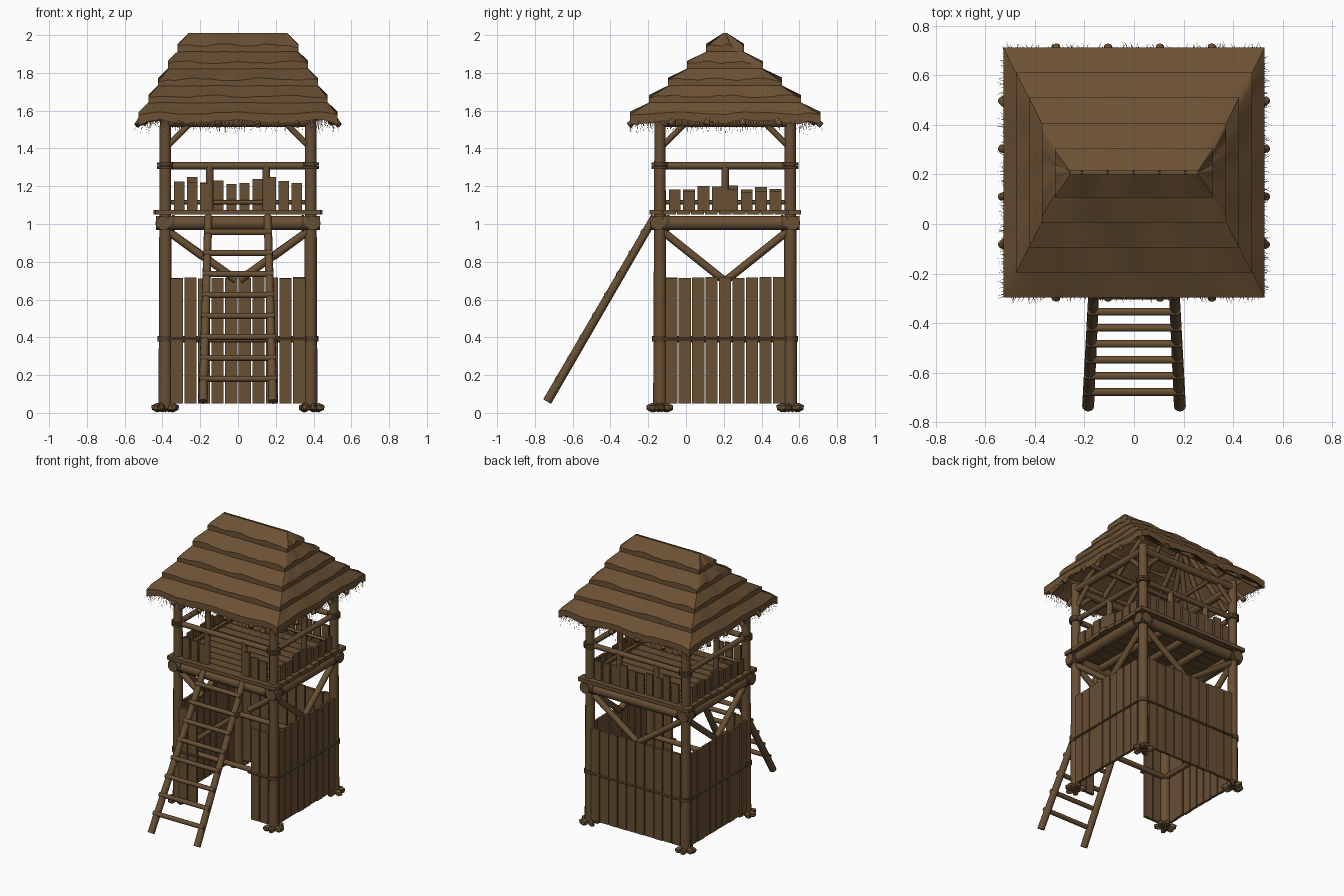
import bpy, bmesh, math, random
from mathutils import Vector, Matrix

random.seed(4)
cube = bpy.data.objects.get("Cube")
if cube:
    bpy.data.objects.remove(cube, do_unlink=True)


def material(name, rgb):
    m = bpy.data.materials.new(name)
    m.use_nodes = True
    m.diffuse_color = (*rgb, 1)
    m.node_tree.nodes["Principled BSDF"].inputs["Base Color"].default_value = (*rgb, 1)
    return m


WOOD = material("brown wood", (0.14, 0.08, 0.034))
THATCH = material("brown thatch", (0.15, 0.083, 0.034))
ROPE = material("dark rope", (0.085, 0.05, 0.022))

CENTRE = Vector((0, 0.207, 0))
HX, HY = 0.385, 0.345          # half spacing of the corner posts
SIDES = {"front": (0, -1), "back": (0, 1), "right": (-1, 0), "left": (1, 0)}
CORNERS = [(sx, sy) for sx in (-1, 1) for sy in (-1, 1)]


class Part:
    """Collects simple solids into one named object."""
    def __init__(self, name, mat=WOOD):
        self.name, self.mat, self.bm = name, mat, bmesh.new()

    def log(self, a, b, r, r2=None, sides=12):
        a, b = Vector(a), Vector(b)
        d = b - a
        m = Matrix.Translation((a + b) / 2) @ d.to_track_quat('Z', 'Y').to_matrix().to_4x4()
        bmesh.ops.create_cone(self.bm, cap_ends=True, segments=sides, radius1=r,
                              radius2=r2 or r, depth=d.length, matrix=m)

    def box(self, c, size):
        bmesh.ops.create_cube(self.bm, size=1, matrix=Matrix.Translation(c) @ Matrix.Diagonal((*size, 1)))

    def done(self):
        self.bm.normal_update()
        for f in self.bm.faces:
            f.smooth = True
        for e in self.bm.edges:
            e.smooth = e.calc_face_angle(0) < 0.65
        me = bpy.data.meshes.new(self.name)
        self.bm.to_mesh(me)
        self.bm.free()
        me.materials.append(self.mat)
        ob = bpy.data.objects.new(self.name, me)
        bpy.context.collection.objects.link(ob)


def place(side, u, w, z):
    """Point on a side: u along it, w outward from the post line."""
    n = Vector((*SIDES[side], 0))
    t = Vector((-n.y, n.x, 0))
    return CENTRE + n * ((HY if n.y else HX) + w) + t * u + Vector((0, 0, z))


def half(side):
    return HX if SIDES[side][1] else HY


def plank(part, side, u, w, z0, z1, width, thick):
    across = Vector((width, thick, 0)) if SIDES[side][1] else Vector((thick, width, 0))
    part.box(place(side, u, w, (z0 + z1) / 2), across + Vector((0, 0, z1 - z0)))


# Corner posts, their lashings and the stones around their feet
posts, ropes, stones = Part("corner_posts"), Part("lashings", ROPE), Part("foot_stones")
for sx, sy in CORNERS:
    p = CENTRE + Vector((sx * HX, sy * HY, 0))
    up = lambda z: p + Vector((0, 0, z))
    posts.log(up(0.02), up(1.58), 0.036, 0.029)
    for z, r in ((0.385, 0.041), (0.398, 0.041), (1.3, 0.044), (1.318, 0.044)):
        ropes.log(up(z - 0.008), up(z + 0.008), r)
    for k in range(6):
        a = math.tau * k / 6 + random.random()
        c = p + Vector((math.cos(a), math.sin(a), 0)) * 0.045 + Vector((0, 0, 0.028))
        bmesh.ops.create_icosphere(stones.bm, subdivisions=1, radius=0.028, matrix=Matrix.Translation(c)
                                   @ Matrix.Rotation(a, 4, 'Z') @ Matrix.Diagonal((1.2, 0.8, 0.9, 1)))
posts.done()
stones.done()

# Lower plank walls, with a doorway at the front
walls, rails = Part("lower_wall_planks"), Part("lower_wall_rails")
for s in SIDES:
    h = half(s)
    count = 10 if SIDES[s][1] else 9
    step = 2 * (h - 0.025) / count
    for i in range(count):
        u = -h + 0.025 + step * (i + 0.5)
        if s == "front" and abs(u) < 0.2:
            continue
        plank(walls, s, u, 0.018 + random.uniform(-0.003, 0.003), 0.05,
              0.715 + random.uniform(-0.005, 0.005), step - 0.007, 0.018)
    rails.log(place(s, -h, -0.012, 0.39), place(s, h, -0.012, 0.39), 0.018)
    spans = [(-h, -0.2), (0.2, h)] if s == "front" else [(-h, h)]
    for a, b in spans:
        rails.log(place(s, a, 0.03, 0.39), place(s, b, 0.03, 0.39), 0.008, sides=8)
walls.done()
rails.done()

# Platform beams, braces and deck
beams, braces, deck = Part("platform_beams"), Part("diagonal_braces"), Part("deck_planks")
for s in SIDES:
    h = half(s)
    beams.log(place(s, -h - 0.05, 0.01, 1.005), place(s, h + 0.05, 0.01, 1.005), 0.038)
    for k in (-1, 1):
        end = (0.19, 0.83) if s == "front" else (0.01, 0.705)
        braces.log(place(s, k * (h - 0.01), 0, 0.965), place(s, k * end[0], 0, end[1]), 0.021)
        braces.log(place(s, k * h, 0, 1.4), place(s, k * (h - 0.13), 0, 1.53), 0.016)
        ropes.log(place(s, k * (h - 0.05), 0.01, 1.005), place(s, k * (h - 0.035), 0.01, 1.005), 0.043)
for k in (-0.18, 0, 0.18):
    beams.log((k, -0.15, 1.015), (k, 0.56, 1.015), 0.025)
for i in range(11):
    reach = 0.44 + random.uniform(-0.008, 0.008)
    deck.box((0, -0.16 + 0.0735 * i, 1.062), (2 * reach, 0.068, 0.026))
beams.done()
braces.done()
deck.done()

# Balustrade around the deck, open in front of the ladder
handrails, slats = Part("balustrade_rails"), Part("balustrade_slats")
for s in SIDES:
    h = half(s)
    along_x = SIDES[s][1] != 0
    handrails.log(place(s, -h - 0.03, 0, 1.308), place(s, h + 0.03, 0, 1.308), 0.019)
    for u in ((-0.15, 0.15) if along_x else (0,)):
        handrails.log(place(s, u, 0, 1.05), place(s, u, 0, 1.315), 0.02)
    for a, b in ([(-h, -0.15), (0.15, h)] if s == "front" else [(-h, h)]):
        handrails.log(place(s, a, -0.01, 1.115), place(s, b, -0.01, 1.115), 0.011)
    count = 10 if along_x else 8
    step = 2 * (h - 0.04) / count
    for i in range(count):
        u = -h + 0.04 + step * (i + 0.5)
        if s == "front" and abs(u) < 0.15:
            continue
        top = (1.23 if along_x else 1.185) + random.uniform(-0.02, 0.02)
        plank(slats, s, u, 0.012, 1.06, top, step - 0.014, 0.014)
handrails.done()
slats.done()

# Ladder
ladder = Part("ladder")
for k in (-1, 1):
    ladder.log((k * 0.185, -0.735, 0.06), (k * 0.157, -0.165, 1.04), 0.024, 0.021)
for i in range(8):
    t = (0.18 + 0.111 * i - 0.06) / 0.98
    y, z, x = -0.735 + 0.57 * t, 0.06 + 0.98 * t, 0.208 - 0.03 * t
    ladder.log((-x, y - 0.012, z), (x, y - 0.012, z), 0.016, sides=10)
ladder.done()

# Roof frame: plates, purlins, rafters and hips
frame = Part("roof_frame")
for z, x, y, r in ((1.54, HX, HY, 0.026), (1.71, 0.4, 0.26, 0.014)):
    for k in (-1, 1):
        frame.log((-x, CENTRE.y + k * y, z), (x, CENTRE.y + k * y, z), r)
        frame.log((k * x, CENTRE.y - y, z), (k * x, CENTRE.y + y, z), r)
for k in (-1, 1):
    for u in (-0.315, -0.105, 0.105, 0.315):
        frame.log((u, CENTRE.y + k * 0.51, 1.522), (u * 0.75, CENTRE.y, 1.945), 0.016)
        frame.log((k * 0.535, CENTRE.y + u * 0.93, 1.522), (k * 0.25, CENTRE.y + u * 0.1, 1.94), 0.016)
for sx, sy in CORNERS:
    frame.log((sx * 0.5, CENTRE.y + sy * 0.475, 1.535), (sx * 0.25, CENTRE.y, 1.94), 0.018)
frame.done()


def ring(x, y, n=18):
    """Rectangle outline with n points on every side."""
    c = [(-x, -y), (x, -y), (x, y), (-x, y)]
    return [Vector(c[i]).lerp(Vector(c[(i + 1) % 4]), j / n) for i in range(4) for j in range(n)]


# Overlapping thatch layers with wavy lower edges
for i in range(5):
    part = Part("thatch_layer_%d" % (i + 1), THATCH)
    x, y, z = 0.527 - 0.052 * i, 0.504 - 0.101 * i, 1.54 + 0.09 * i
    xi, yi = x - 0.06, max(y - 0.12, 0.008)
    outer, inner = ring(x, y), ring(xi, yi)
    wave = [0.009 * math.sin(j * 0.9 + i * 2) + random.uniform(-0.006, 0.006)
            - (0.015 if j % 18 == 0 else 0) for j in range(len(outer))]
    loops = []
    for pts, dz, amount in ((outer, 0, 1), (outer, 0.046, 0.6), (inner, 0.112, 0), (inner, 0.075, 0)):
        loops.append([part.bm.verts.new((p.x, p.y + CENTRE.y, z + dz + amount * wv))
                      for p, wv in zip(pts, wave)])
    n = len(outer)
    for a in range(4):
        lo, hi = loops[a], loops[(a + 1) % 4]
        for j in range(n):
            k = (j + 1) % n
            part.bm.faces.new((lo[j], lo[k], hi[k], hi[j]))
    bmesh.ops.recalc_face_normals(part.bm, faces=part.bm.faces)
    part.done()

# Loose straw along the eaves
straw = Part("eaves_straw", THATCH)
for p in ring(0.522, 0.498, 130):
    c = Vector((p.x, p.y + CENTRE.y, 1.55))
    out = Vector((p.x if abs(p.x) > 0.52 else 0, p.y if abs(p.y) > 0.49 else 0, 0)).normalized()
    t = Vector((-out.y, out.x, 0))
    tip = c + out * random.uniform(0, 0.035) + t * random.uniform(-0.02, 0.02)
    tip.z -= random.uniform(0.02, 0.085)
    straw.bm.faces.new([straw.bm.verts.new(v) for v in (c - t * 0.0015, tip, c + t * 0.0015)])
straw.done()

# Ridge log with crossed pegs
ridge = Part("ridge_log")
ridge.log((-0.27, CENTRE.y, 1.973), (0.27, CENTRE.y, 1.973), 0.027)
for i in range(5):
    x = -0.21 + 0.104 * i
    for k in (-1, 1):
        ridge.log((x, CENTRE.y + k * 0.065, 1.945), (x, CENTRE.y - k * 0.008, 1.998), 0.005, sides=6)
ridge.done()
ropes.done()
